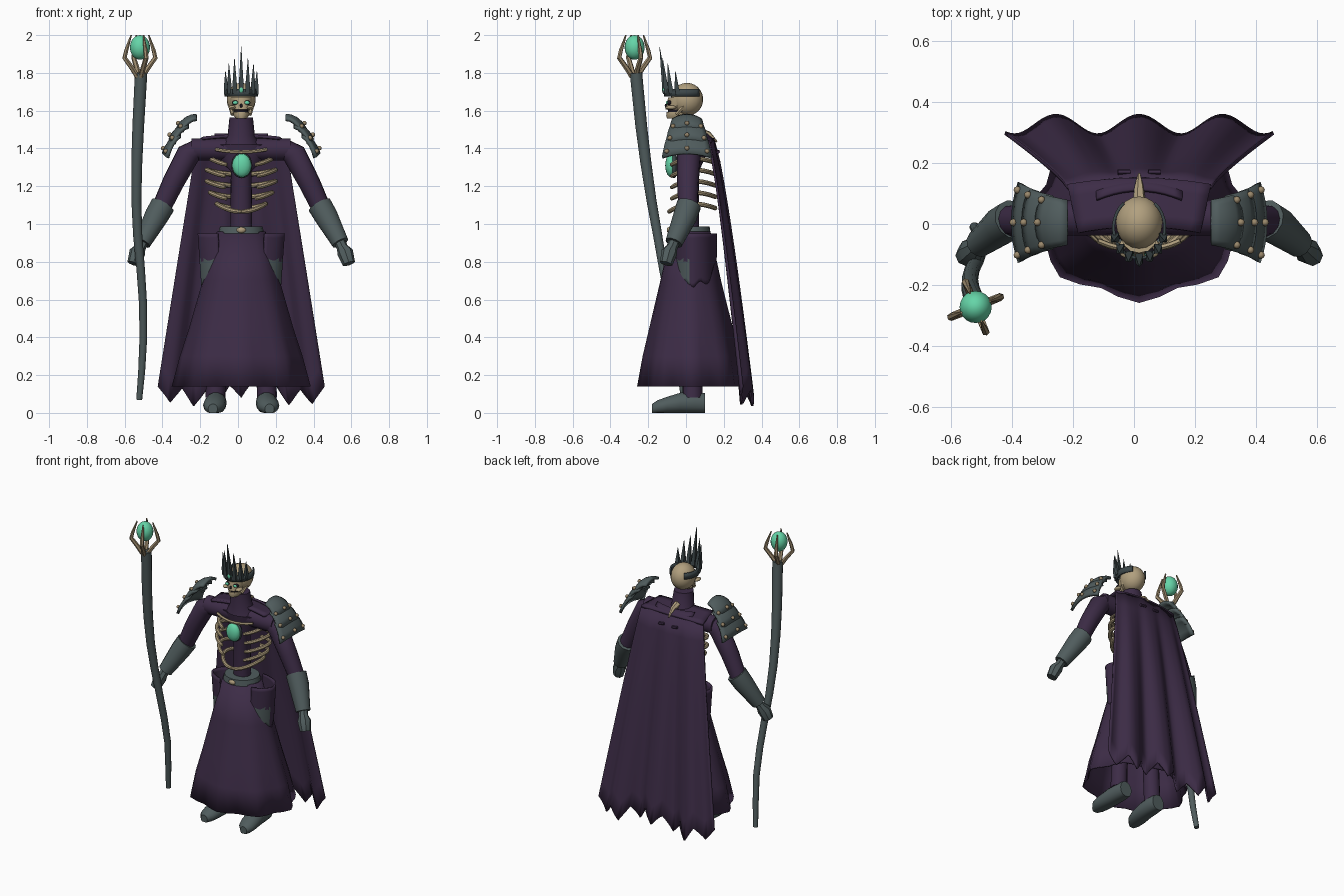
import bpy, bmesh
from math import sin, cos, pi, radians
from mathutils import Vector

cube = bpy.data.objects.get("Cube")
if cube:
    bpy.data.objects.remove(cube, do_unlink=True)
CX = 0.017  # body axis


def material(name, r, g, b):
    m = bpy.data.materials.new(name)
    m.use_nodes = True
    m.diffuse_color = (r, g, b, 1)
    m.node_tree.nodes["Principled BSDF"].inputs["Base Color"].default_value = (r, g, b, 1)
    return m


purple = material("purple cloth", .046, .025, .062)
grey = material("grey armour", .08, .108, .11)
dark = material("dark iron", .045, .062, .066)
bone = material("bone", .44, .35, .21)
bronze = material("bronze", .33, .25, .15)
green = material("green gem", .13, .66, .39)
black = material("black hollow", .012, .009, .015)


def finish(name, bm, mats, angle=40, rule=None):
    bmesh.ops.recalc_face_normals(bm, faces=bm.faces)
    if rule:
        for f in bm.faces:
            f.material_index = rule(f.calc_center_median())
    me = bpy.data.meshes.new(name)
    bm.to_mesh(me)
    bm.free()
    for m in mats:
        me.materials.append(m)
    me.shade_smooth()
    me.set_sharp_from_angle(angle=radians(angle))
    ob = bpy.data.objects.new(name, me)
    ob.location.x = CX
    bpy.context.collection.objects.link(ob)
    return ob


def loft(name, rings, mats, wrap=True, cap=True, thick=0, angle=40, rule=None):
    """Skin a list of equal point rows."""
    bm = bmesh.new()
    rows = [[bm.verts.new(p) for p in r] for r in rings]
    n = len(rows[0])
    for a, b in zip(rows, rows[1:]):
        for i in range(n if wrap else n - 1):
            j = (i + 1) % n
            bm.faces.new((a[i], a[j], b[j], b[i]))
    if wrap and cap:
        bm.faces.new(rows[0])
        bm.faces.new(rows[-1])
    ob = finish(name, bm, mats, angle, rule)
    if thick:
        mod = ob.modifiers.new("thickness", "SOLIDIFY")
        mod.thickness, mod.offset = thick, 0
    return ob


def sheet(name, nu, nv, fn, mats, thick=.01, **kw):
    rows = [[fn(2 * i / nu - 1, j / nv) for i in range(nu + 1)] for j in range(nv + 1)]
    return loft(name, rows, mats, wrap=False, thick=thick, **kw)


def tube(name, pts, radii, mat, sides=10):
    """Sweep a round section along points."""
    pts = [Vector(p) for p in pts]
    if not isinstance(radii, (list, tuple)):
        radii = [radii] * len(pts)
    rings, old, side = [], None, None
    for k, p in enumerate(pts):
        t = (pts[min(k + 1, len(pts) - 1)] - pts[max(k - 1, 0)]).normalized()
        if side is None:
            side = t.orthogonal().normalized()
        else:
            side = old.rotation_difference(t) @ side
        up, old = t.cross(side), t
        rings.append([p + radii[k] * (side * cos(2 * pi * i / sides) + up * sin(2 * pi * i / sides))
                      for i in range(sides)])
    return loft(name, rings, [mat])


def ball(name, pos, size, mat, seg=16):
    bm = bmesh.new()
    bmesh.ops.create_uvsphere(bm, u_segments=seg, v_segments=max(6, seg * 2 // 3), radius=1)
    bmesh.ops.scale(bm, vec=size, verts=bm.verts)
    bmesh.ops.translate(bm, vec=pos, verts=bm.verts)
    return finish(name, bm, [mat], 60)


def ellipse(z, rx, ry, y=0, n=20, wave=0):
    out = []
    for i in range(n):
        a = 2 * pi * i / n - pi / 2
        k = 1 + wave * cos(8 * (a + pi / 2))
        out.append((rx * k * cos(a), y + ry * k * sin(a), z))
    return out


# Torso, neck and shoulders
loft("spine_column", [ellipse(.95, .058, .05, .02), ellipse(1.28, .055, .05, .02),
                      ellipse(1.35, .13, .07, .03), ellipse(1.42, .18, .08, .03)], [purple])
loft("neck", [ellipse(1.42, .1, .09, .02), ellipse(1.47, .072, .07, .01),
              ellipse(1.565, .062, .06, 0)], [purple])
tube("shoulder_bar", [(-.262, .02, 1.395), (.262, .02, 1.395)], .06, purple, 12)
sheet("mantle", 12, 4, lambda u, v: (u * (.2 + .035 * v), -.01 + .16 * v - .02 * u * u,
      1.455 + .012 * (1 - u * u) - .02 * v), [purple], .016)
sheet("back_collar", 10, 2, lambda u, v: (u * .14, .11 + .04 * v - .03 * u * u,
      1.475 - .04 * v), [purple], .012)
tube("neck_vertebra", [(0, .07, 1.49), (0, .12, 1.475), (0, .165, 1.435)],
     [.022, .016, .004], bone, 6)

# Ribcage: curved pairs with a closed lowest rib
for k in range(5):
    z, rx = 1.335 - .06 * k, (.165, .183, .183, .165, .13)[k]
    start, stop = pi / 2 - .3, -pi / 2 if k == 4 else -pi / 2 + .48
    for s in (-1, 1):
        path = []
        for i in range(13):
            a = start + (stop - start) * i / 12
            path.append((s * rx * cos(a), .035 + .125 * sin(a),
                         z + .012 - (.042 if a < 0 else .025) * sin(a) ** 2))
        tube("rib", path, [.0125] * 12 + [.01], bone, 8)
tube("collarbone", [(.135 * t / 4, -.085 + .03 * (t / 4) ** 2, 1.381 + .014 * (t / 4) ** 2)
                    for t in range(-4, 5)], .0095, bone, 6)
ball("pendant_setting", (.003, -.063, 1.31), (.056, .02, .068), dark)
ball("pendant_gem", (.003, -.08, 1.31), (.05, .03, .062), green)

# Skull
ball("skull", (0, .005, 1.66), (.077, .086, .087), bone, 20)
loft("upper_jaw", [ellipse(1.605, .042, .05, -.06, 12), ellipse(1.64, .058, .055, -.045, 12),
                   ellipse(1.67, .06, .055, -.04, 12)], [bone])
loft("lower_jaw", [ellipse(1.558, .026, .04, -.06, 12), ellipse(1.575, .042, .055, -.05, 12),
                   ellipse(1.592, .042, .052, -.05, 12)], [bone])
loft("mouth", [ellipse(1.585, .036, .043, -.05, 12), ellipse(1.61, .036, .043, -.055, 12)], [black])
ball("nose_hollow", (0, -.105, 1.626), (.008, .008, .011), black, 8)
for s in (-1, 1):
    ball("eye_socket", (s * .031, -.088, 1.642), (.018, .014, .013), black, 12)
    ball("eye_glow", (s * .031, -.1, 1.642), (.014, .007, .009), green, 10)
    ball("cheekbone", (s * .048, -.08, 1.617), (.02, .03, .011), bone, 10)
    tube("jaw_hinge", [(s * .058, -.01, 1.625), (s * .045, -.05, 1.58)], .011, bone, 6)

# Crown: band open at the back, spikes across the front
sheet("crown_band", 24, 1, lambda u, v: (.084 * sin(u * 2.5), -.012 - .1 * cos(u * 2.5),
      1.714 - .04 * v), [dark], .01)
for k in range(-3, 4):
    a = k * .42
    h = (.24, .18, .15, .11)[abs(k)]
    x, y = .082 * sin(a), -.012 - .098 * cos(a)
    tube("crown_spike", [(x, y, 1.69), (x * 1.03, y - .008, 1.69 + h * .3),
                         (x * 1.07, y - .03 * h / .24, 1.7 + h)], [.018, .016, .001], dark, 4)
ball("crown_gem", (0, -.118, 1.712), (.014, .01, .02), green, 10)

# Arms and shoulder armour, mirrored
for s in (-1, 1):
    tube("upper_arm", [(s * .22, .02, 1.405), (s * .28, .015, 1.37), (s * .36, .01, 1.22),
                       (s * .435, .01, 1.06)], [.05, .064, .058, .05], purple, 12)
    tube("gauntlet", [(s * .415, .015, 1.1), (s * .45, -.005, 1.04), (s * .525, -.065, .9)],
         [.066, .064, .046], grey, 12)
    tube("hand", [(s * .52, -.06, .91), (s * .535, -.075, .875), (s * .55, -.088, .85),
                  (s * .57, -.105, .79)], [.03, .03, .043, .034], grey, 8)
    edges = [((.235, 1.575), (.295, 1.575), (.335, 1.51), .07, .09),
             ((.28, 1.535), (.345, 1.52), (.378, 1.445), .085, .11),
             ((.325, 1.485), (.38, 1.455), (.412, 1.372), .1, .13)]
    for a, b, c, w0, w1 in edges:
        def plate(u, v, a=a, b=b, c=c, w0=w0, w1=w1):
            p = [(1 - v) ** 2 * a[i] + 2 * v * (1 - v) * b[i] + v * v * c[i] for i in (0, 1)]
            drop = .022 * u * u
            return (s * (p[0] - drop * v), .005 + u * (w0 + (w1 - w0) * v), p[1] - drop)
        sheet("pauldron_plate", 8, 4, plate, [grey], .018)
        for u in (-.85, 0, .85):
            x, y, z = plate(u, .85)
            ball("pauldron_stud", (x + s * .011, y, z + .006), (.0125, .0125, .0125), bronze, 8)

# Belt and skirt
loft("belt", [ellipse(.95, .122, .11, .02), ellipse(.988, .112, .105, .02)], [grey])
ball("belt_buckle", (0, -.09, .968), (.025, .012, .016), bone, 8)
loft("skirt", [ellipse(.96, .125, .1, .025, 32), ellipse(.7, .198, .155, .025, 32, .01),
               ellipse(.45, .265, .212, .027, 32, .025), ellipse(.3, .31, .245, .028, 32, .035),
               ellipse(.14, .345, .27, .03, 32, .055)], [purple], cap=False, thick=.008)

# Hip flaps: cloth with an armoured front corner
for s in (-1, 1):
    def flap(u, v):
        a = .15 + 1.2 * u
        low = .68 + .018 * sin(u * 11) + .2 * max(0, u - .1) ** 2
        return (s * (.02 + (.205 - .02 * v) * cos(a)),
                .035 + (.1 if a < 0 else .125) * sin(a), .95 + (low - .95) * v)
    sheet("hip_flap", 24, 12, flap, [purple, grey], .012,
          rule=lambda c: 1 if c.z < .81 and c.y < .022 else 0)

# Legs and boots
for s in (-1, 1):
    x0 = s * .137
    tube("leg", [(x0, .035, .08), (s * .11, .03, .8)], .053, purple, 10)
    rings = []
    for y, w, h in ((.1, .045, .1), (.05, .055, .108), (-.03, .058, .102), (-.1, .06, .08),
                    (-.15, .05, .062), (-.18, .025, .042)):
        rings.append([(x0 + s * .1 * max(0, -y) - s * .005 + w * cos(2 * pi * i / 14), y,
                       max(0, h / 2 + (h / 2 + .006) * sin(2 * pi * i / 14))) for i in range(14)])
    loft("boot", rings, [grey])


# Cape with folds and a torn hem
def cape(u, v):
    tooth = abs(((u + 1) * 3.5) % 1 * 2 - 1)
    hem = .055 + .085 * tooth + .03 * sin(5 * u + 1) * (1 - u * u)
    fold = .032 * v ** .8 * cos(2 * pi * u / .62)
    return (u * (.235 + .205 * v), .148 + .175 * v ** .8 + fold - .03 * u * u * (1 - v),
            1.44 + (hem - 1.44) * v)


sheet("cape", 56, 12, cape, [purple], .012)
for x in (-.05, .05):
    tube("cape_tuck", [(x - .02, .17, 1.385), (x + .02, .17, 1.38)], .009, purple, 6)

# Staff, claws and orb
tube("staff", [(-.54, -.01, .07), (-.527, -.03, .22), (-.518, -.05, .4), (-.52, -.085, .58),
               (-.532, -.12, .76), (-.548, -.15, .94), (-.555, -.182, 1.12), (-.553, -.212, 1.32),
               (-.545, -.237, 1.52), (-.53, -.265, 1.8)],
     [.016, .019, .021, .022, .023, .025, .027, .03, .032, .034], grey, 12)
ox, oy = -.536, -.272
for k in range(4):
    a = radians(22 + 90 * k)
    path = [(ox + r * cos(a), oy + r * sin(a), z)
            for r, z in ((.015, 1.78), (.045, 1.825), (.088, 1.88), (.078, 1.92), (.05, 2.0))]
    tube("staff_claw", path, [.014, .014, .013, .011, .004], bronze, 6)
ball("staff_orb", (ox, oy, 1.935), (.053, .053, .065), green, 20)
